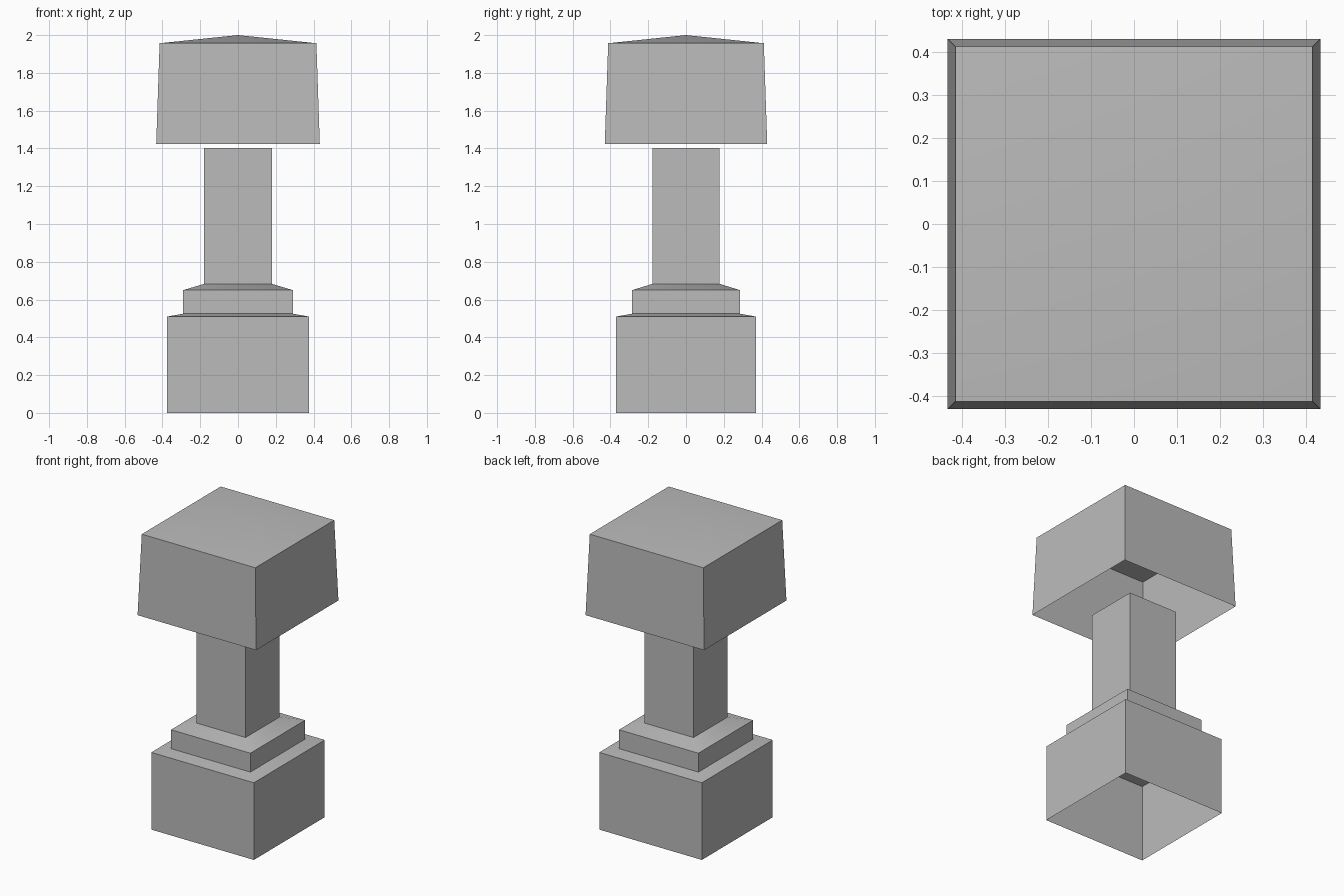
import bpy
import bmesh

cube = bpy.data.objects.get("Cube")
if cube:
    bpy.data.objects.remove(cube, do_unlink=True)

stone = bpy.data.materials.new("grey_stone")
stone.use_nodes = True
GREY = (0.5, 0.5, 0.5, 1)
stone.diffuse_color = GREY
stone.node_tree.nodes["Principled BSDF"].inputs["Base Color"].default_value = GREY


def square_loft(name, profile, peak=None):
    """Skin rectangular rings (half x, half y, z); open below, flat or peaked on top."""
    bm = bmesh.new()
    rings = []
    for hx, hy, z in profile:
        corners = ((-hx, -hy), (hx, -hy), (hx, hy), (-hx, hy))
        rings.append([bm.verts.new((x, y, z)) for x, y in corners])
    for low, high in zip(rings, rings[1:]):
        for i in range(4):
            j = (i + 1) % 4
            bm.faces.new((low[i], low[j], high[j], high[i]))
    top = rings[-1]
    if peak is None:
        bm.faces.new(top)
    else:
        tip = bm.verts.new((0, 0, peak))
        for i in range(4):
            bm.faces.new((top[i], top[(i + 1) % 4], tip))
    mesh = bpy.data.meshes.new(name)
    bm.to_mesh(mesh)
    bm.free()
    mesh.materials.append(stone)
    obj = bpy.data.objects.new(name, mesh)
    bpy.context.collection.objects.link(obj)
    # Soften the shallow hips, keep the box edges crisp
    bpy.ops.object.select_all(action="DESELECT")
    obj.select_set(True)
    bpy.context.view_layer.objects.active = obj
    bpy.ops.object.shade_smooth_by_angle(angle=0.52)
    return obj


# Hollow plinth with sloped shoulders, stepping up into the shaft
square_loft("stepped_pillar", [
    (0.375, 0.37, 0), (0.375, 0.37, 0.51),
    (0.29, 0.285, 0.525), (0.29, 0.285, 0.65),
    (0.18, 0.178, 0.683), (0.18, 0.178, 1.403),
])

# Hollow tapered head with a low hipped roof, floating just above the shaft
square_loft("hipped_cap", [(0.433, 0.43, 1.424), (0.415, 0.412, 1.957)], peak=2.0)
